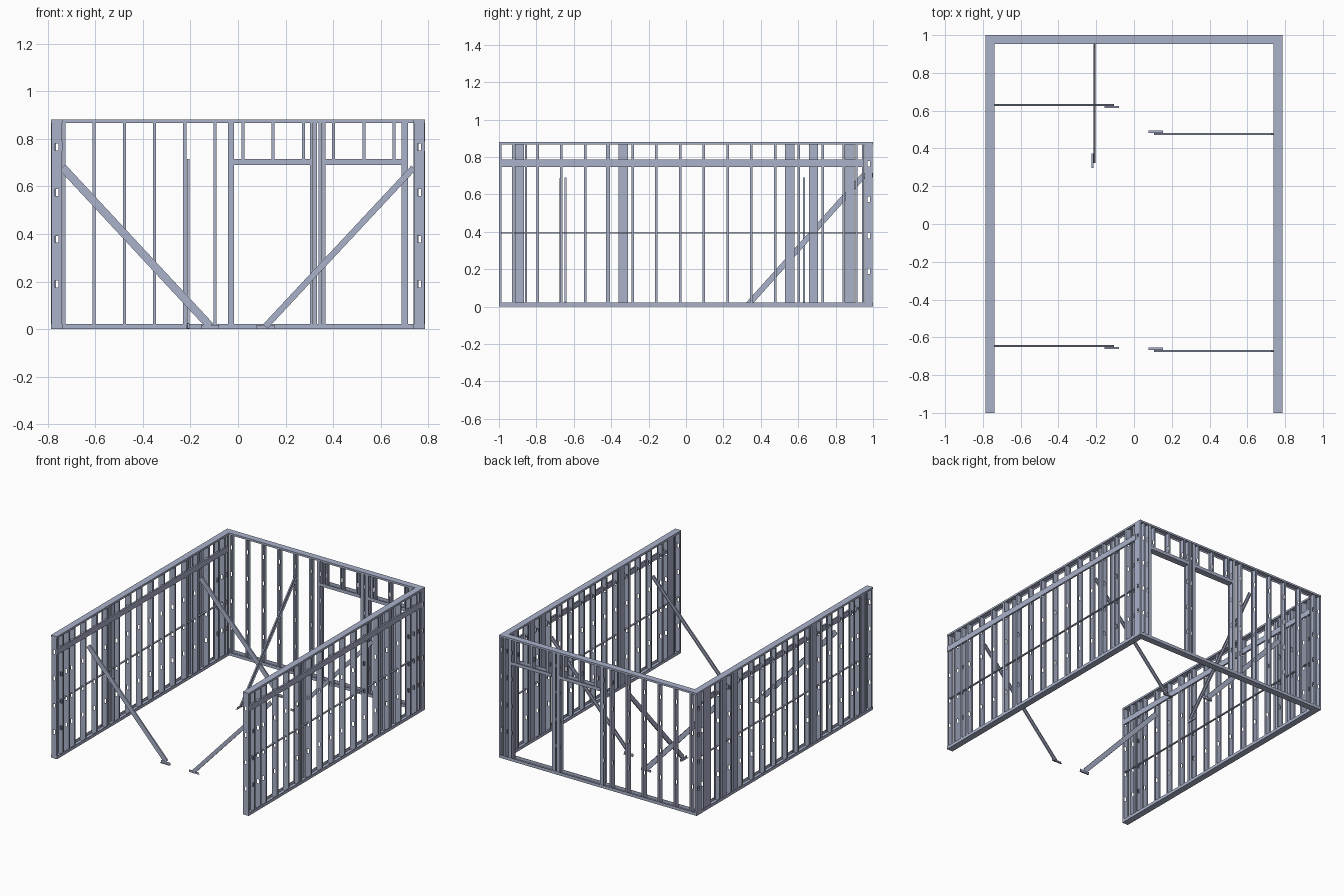
import bpy, bmesh
from mathutils import Matrix, Vector

cube = bpy.data.objects.get("Cube")
if cube:
    bpy.data.objects.remove(cube, do_unlink=True)

steel = bpy.data.materials.new("galvanised_steel")
steel.use_nodes = True
steel.diffuse_color = (0.41, 0.45, 0.60, 1)
steel.node_tree.nodes["Principled BSDF"].inputs["Base Color"].default_value = (0.41, 0.45, 0.60, 1)

H = 0.88        # wall height
D = 0.047       # wall depth
T = 0.002       # sheet thickness
FLANGE = 0.013  # stud flange width
HOLES = (0.19, 0.38, 0.575, 0.765)


def box(bm, lo, hi):
    lo, hi = Vector(lo), Vector(hi)
    m = Matrix.Translation((lo + hi) / 2) @ Matrix.Diagonal((*(hi - lo), 1))
    bmesh.ops.create_cube(bm, size=1, matrix=m)


def finish(bm, name, matrix=None):
    mesh = bpy.data.meshes.new(name)
    bm.to_mesh(mesh)
    bm.free()
    mesh.materials.append(steel)
    ob = bpy.data.objects.new(name, mesh)
    bpy.context.collection.objects.link(ob)
    if matrix is not None:
        ob.matrix_world = matrix
    return ob


def stud(bm, u, side=1, z0=T, z1=H - T):
    """C stud: punched web at u, flanges reaching towards side."""
    w0, w1 = sorted((u, u + side * T))
    f0, f1 = sorted((u, u + side * FLANGE))
    for v0, v1 in ((T, T * 2), (D - T * 2, D - T)):
        box(bm, (f0, v0, z0), (f1, v1, z1))
    # web with slots left open along the centre
    a, b = D / 2 - 0.007, D / 2 + 0.007
    box(bm, (w0, T, z0), (w1, a, z1))
    box(bm, (w0, b, z0), (w1, D - T, z1))
    z = z0
    for h in HOLES:
        if z0 < h - 0.015 and h + 0.015 < z1:
            box(bm, (w0, a, z), (w1, b, h - 0.015))
            z = h + 0.015
    box(bm, (w0, a, z), (w1, b, z1))


def track(bm, u0, u1, z, lip):
    """U track: web at z, lips reaching up (lip > 0) or down."""
    s = 1 if lip > 0 else -1
    z0, z1 = sorted((z, z + s * T))
    box(bm, (u0, 0, z0), (u1, D, z1))
    l0, l1 = sorted((z, z + lip))
    for v in (0, D - T):
        box(bm, (u0, v, l0), (u1, v + T, l1))


def tracks(name, u0, u1, matrix):
    bm = bmesh.new()
    track(bm, u0, u1, 0, 0.022)
    finish(bm, name + "_bottom_track", matrix)
    bm = bmesh.new()
    track(bm, u0, u1, H, -0.014)
    finish(bm, name + "_top_track", matrix)


# Side walls: local x runs along the wall, local y runs towards -x
def side_wall(name, x):
    m = Matrix.Translation((x, 0, 0)) @ Matrix.Rotation(1.5707963, 4, 'Z')
    end = 1 - D
    tracks(name, -1, end, m)
    bm = bmesh.new()
    stud(bm, -1)
    for i in range(13):
        stud(bm, -0.8 + i * 0.127)
    for u, s in ((-0.918, -1), (-0.862, 1), (-0.415, -1), (0.85, -1), (0.905, 1), (end, -1)):
        stud(bm, u, s)
    finish(bm, name + "_studs", m)
    # wide posts with the web turned flat to the wall
    bm = bmesh.new()
    for c in (-0.89, -0.335, 0.555, 0.682, 0.877):
        box(bm, (c - 0.025, D - 2 * T, T), (c + 0.025, D - T, H - T))
        for u in (c - 0.025, c + 0.025 - T):
            box(bm, (u, D - 0.02, T), (u + T, D - T, H - T))
    finish(bm, name + "_wide_posts", m)
    # horizontal ledger band
    bm = bmesh.new()
    box(bm, (-1, 0, 0.748), (end, T, 0.788))
    for z in (0.748, 0.788 - T):
        box(bm, (-1, 0, z), (end, 0.012, z + T))
    finish(bm, name + "_ledger", m)
    # thin bridging bar threaded through the punched slots
    bm = bmesh.new()
    box(bm, (-1, D / 2 - 0.006, 0.391), (end, D / 2 + 0.006, 0.397))
    finish(bm, name + "_bridging_bar", m)


side_wall("left_wall", 0.785)
side_wall("right_wall", -0.785 + D)

# Back wall with two openings under a header
back = Matrix.Translation((0, 1 - D, 0))
W = 0.785
tracks("back_wall", -W, W, back)
bm = bmesh.new()
stud(bm, -W)
stud(bm, W, -1)
stud(bm, -W + D, 1)
for i in range(5):
    stud(bm, -0.611 + i * 0.127)
for u, s in ((-0.03, -1), (-0.03, 1), (0.316, -1), (0.318, 1), (0.352, -1), (0.354, 1),
             (0.70, -1), (0.70, 1), (W - D, 1)):
    stud(bm, u, s)
finish(bm, "back_wall_studs", back)

bm = bmesh.new()
for u0, u1 in ((-0.018, 0.303), (0.367, 0.687)):
    track(bm, u0, u1, 0.69, 0.024)
finish(bm, "back_wall_headers", back)

bm = bmesh.new()
for i in range(6):
    stud(bm, 0.014 + i * 0.127, 1, 0.692)
finish(bm, "back_wall_cripple_studs", back)


# Diagonal props: channel from wall to floor, with an angle foot
def prop(name, top, foot, normal, width, foot_side):
    top, foot, n = Vector(top), Vector(foot), Vector(normal)
    a = (top - foot).normalized()
    b = n.cross(a)
    m = Matrix((a, b, n)).transposed().to_4x4()
    m.translation = foot
    length = (top - foot).length
    h = width / 2
    bm = bmesh.new()
    box(bm, (0, -h, -0.005), (length, h, -0.005 + T))
    for y in (-h, h - T):
        box(bm, (0, y, -0.005), (length, y + T, 0.005))
    finish(bm, name, m)
    # foot angle lies beside the channel, along its floor direction
    along = Vector((a.x, a.y, 0)).normalized()
    out = n * foot_side
    bm = bmesh.new()
    box(bm, (-0.038, 0.006, 0), (0.038, 0.006 + T, 0.017))
    box(bm, (-0.038, 0.006, 0), (0.038, 0.017, T))
    m = Matrix((along, out, Vector((0, 0, 1)))).transposed().to_4x4()
    m.translation = (foot.x, foot.y, 0)
    if m.determinant() < 0:
        bmesh.ops.reverse_faces(bm, faces=bm.faces)
    bm.transform(m)
    finish(bm, name + "_foot")


Y = (0, 1, 0)
for label, y in (("front", -0.645), ("back", 0.63)):
    prop("right_" + label + "_prop", (-0.737, y, 0.68), (-0.118, y, 0.014), Y, 0.034, -1)
for label, y in (("front", -0.672), ("back", 0.477)):
    prop("left_" + label + "_prop", (0.737, y, 0.678), (0.115, y, 0.012), Y, 0.026, 1)
prop("back_wall_prop", (-0.209, 0.953, 0.705), (-0.209, 0.335, 0.014), (1, 0, 0), 0.03, -1)
